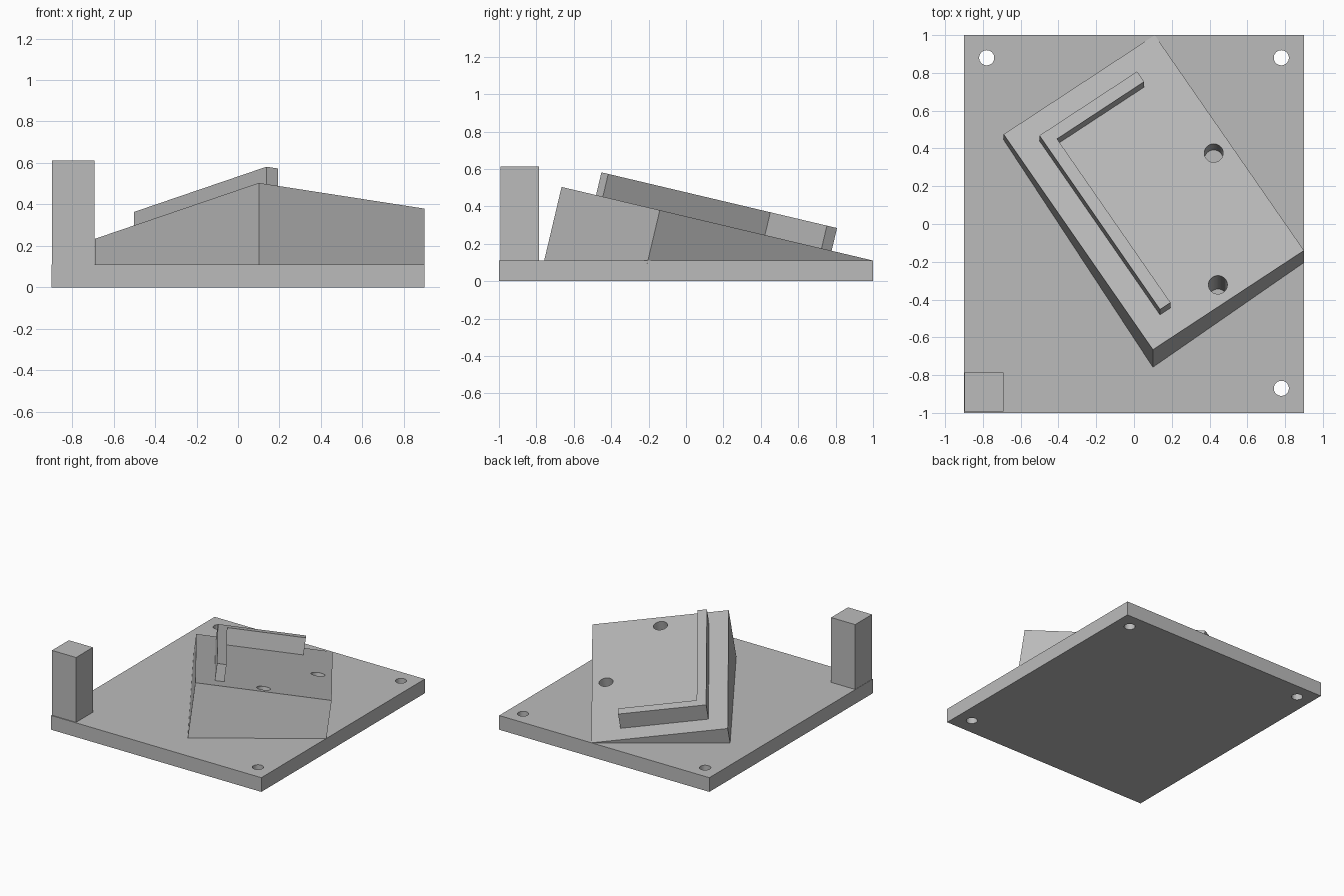
import bpy, bmesh, math
from mathutils import Matrix, Vector

if "Cube" in bpy.data.objects:
    bpy.data.objects.remove(bpy.data.objects["Cube"])

grey = bpy.data.materials.new("light_grey")
grey.diffuse_color = (0.5, 0.5, 0.5, 1)
grey.use_nodes = True
grey.node_tree.nodes["Principled BSDF"].inputs["Base Color"].default_value = grey.diffuse_color

BASE_TOP = 0.11
# Frame of the sloped face: origin at its low corner, tilted and turned
slope = (Matrix.Translation((0.11, 1.0, BASE_TOP))
         @ Matrix.Rotation(math.radians(-13.3), 4, 'X')
         @ Matrix.Rotation(math.radians(34), 4, 'Z'))


def finish(name, bm):
    bmesh.ops.recalc_face_normals(bm, faces=bm.faces)
    me = bpy.data.meshes.new(name)
    bm.to_mesh(me)
    bm.free()
    me.materials.append(grey)
    ob = bpy.data.objects.new(name, me)
    bpy.context.collection.objects.link(ob)
    return ob


def prism(name, outline, z0, z1, frame=Matrix()):
    """Extrude a flat outline between two heights of a frame."""
    bm = bmesh.new()
    face = bm.faces.new([bm.verts.new((x, y, z0)) for x, y in outline])
    new = bmesh.ops.extrude_face_region(bm, geom=[face])["geom"]
    for v in new:
        if isinstance(v, bmesh.types.BMVert):
            v.co.z = z1
    bm.transform(frame)
    return finish(name, bm)


def rect(x0, x1, y0, y1):
    return [(x0, y0), (x1, y0), (x1, y1), (x0, y1)]


def drill(target, centres, radius, frame=Matrix()):
    """Cut round holes through a part along the frame's z axis."""
    bm = bmesh.new()
    for x, y in centres:
        bmesh.ops.create_cone(bm, cap_ends=True, segments=40, radius1=radius,
                              radius2=radius, depth=2,
                              matrix=frame @ Matrix.Translation((x, y, 0)))
    cutter = finish(target.name + "_hole_cutter", bm)
    cutter.hide_render = True
    cutter.hide_set(True)
    mod = target.modifiers.new("holes", 'BOOLEAN')
    mod.operation = 'DIFFERENCE'
    mod.solver = 'EXACT'
    mod.object = cutter


# Base plate with three screw holes
base = prism("base_plate", rect(-0.9, 0.9, -1, 1), 0, BASE_TOP)
drill(base, [(-0.78, 0.88), (0.78, 0.88), (0.78, -0.87)], 0.04)

# Corner post
prism("corner_post", rect(-0.898, -0.692, -0.993, -0.787), 0.05, 0.612)

# Sloped block: sides square to the sloped face, bottom sunk into the base
W, L = 0.965, 1.413
block = prism("sloped_block", rect(-W, 0, -L, 0), -1, 0, slope)
normal = slope.to_3x3() @ Vector((0, 0, 1))
for v in block.data.vertices:
    if v.co.z < 0:
        v.co += normal * ((BASE_TOP - 0.02 - v.co.z) / normal.z)
drill(block, [(-0.1, -L / 2), (-W / 2, -1.313)], 0.05, slope)

# L-shaped stop rail on the slope
a, b, t = -0.828, -0.136, 0.067
prism("stop_rail", [(a, b), (a, -1.277), (a + t, -1.277), (a + t, b - t),
                    (-0.205, b - t), (-0.205, b)], -0.01, 0.125, slope)
